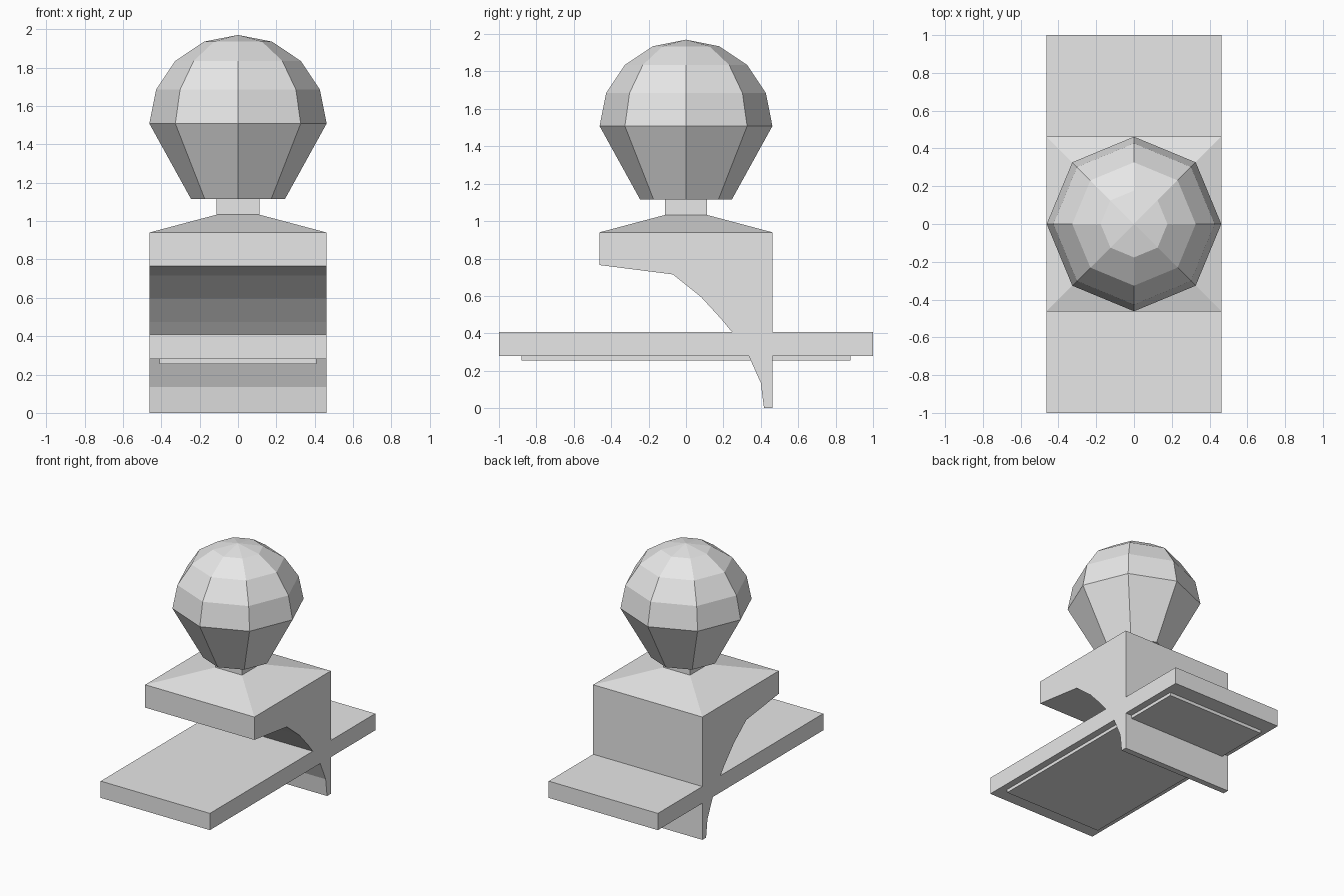
import bpy
import bmesh
from math import cos, sin, pi

if "Cube" in bpy.data.objects:
    bpy.data.objects.remove(bpy.data.objects["Cube"], do_unlink=True)

HALF = 0.462          # half width of the whole body

grey = bpy.data.materials.new("light grey")
grey.use_nodes = True
grey.diffuse_color = (0.8, 0.8, 0.8, 1)
grey.node_tree.nodes["Principled BSDF"].inputs["Base Color"].default_value = (0.8, 0.8, 0.8, 1)


def finish(name, bm):
    bmesh.ops.remove_doubles(bm, verts=bm.verts, dist=1e-5)
    bmesh.ops.recalc_face_normals(bm, faces=bm.faces)
    mesh = bpy.data.meshes.new(name)
    bm.to_mesh(mesh)
    bm.free()
    mesh.materials.append(grey)
    obj = bpy.data.objects.new(name, mesh)
    bpy.context.collection.objects.link(obj)
    return obj


def lathe(name, profile, sides, turn=0.0):
    """Stack rings of (radius, height) and cap both ends."""
    bm = bmesh.new()
    rings = []
    for r, z in profile:
        angles = [turn + 2 * pi * i / sides for i in range(sides)]
        rings.append([bm.verts.new((r * cos(a), r * sin(a), z)) for a in angles])
    for low, high in zip(rings, rings[1:]):
        for i in range(sides):
            j = (i + 1) % sides
            bm.faces.new((low[i], low[j], high[j], high[i]))
    bm.faces.new(rings[0][::-1])
    if profile[-1][0] > 0.001:
        bm.faces.new(rings[-1])
    return finish(name, bm)


def extrude_side(name, outline, half_width):
    """Extrude a (y, z) outline across x."""
    bm = bmesh.new()
    face = bm.faces.new([bm.verts.new((-half_width, y, z)) for y, z in outline])
    geom = bmesh.ops.extrude_face_region(bm, geom=[face])["geom"]
    moved = [g for g in geom if isinstance(g, bmesh.types.BMVert)]
    bmesh.ops.translate(bm, verts=moved, vec=(2 * half_width, 0, 0))
    return finish(name, bm)


def slab(name, half_x, half_y, low, high):
    return extrude_side(name, [(-half_y, low), (half_y, low), (half_y, high), (-half_y, high)], half_x)


# Curved bracket running from the overhanging top down to the thin foot
extrude_side("bracket", [
    (-HALF, 0.94), (-HALF, 0.765), (-0.07, 0.715), (0.08, 0.595), (0.19, 0.475),
    (0.245, 0.408), (0.335, 0.28), (0.40, 0.135), (0.417, 0), (HALF, 0), (HALF, 0.94),
], HALF)

# Long shelf and the thin pad beneath it
slab("shelf", HALF, 1.0, 0.28, 0.408)
slab("under_pad", 0.41, 0.88, 0.256, 0.281)

# Sloped cap with square neck
root2 = 2 ** 0.5
lathe("sloped_cap", [(HALF * root2, 0.94), (0.112 * root2, 1.033)], 4, pi / 4)
lathe("neck", [(0.112 * root2, 1.03), (0.112 * root2, 1.12)], 4, pi / 4)

# Eight-sided finial: tapered cup under a faceted dome
dome = [(HALF * cos(k * pi / 8), 1.508 + HALF * sin(k * pi / 8)) for k in range(5)]
lathe("finial", [(0.245, 1.115)] + dome, 8)
